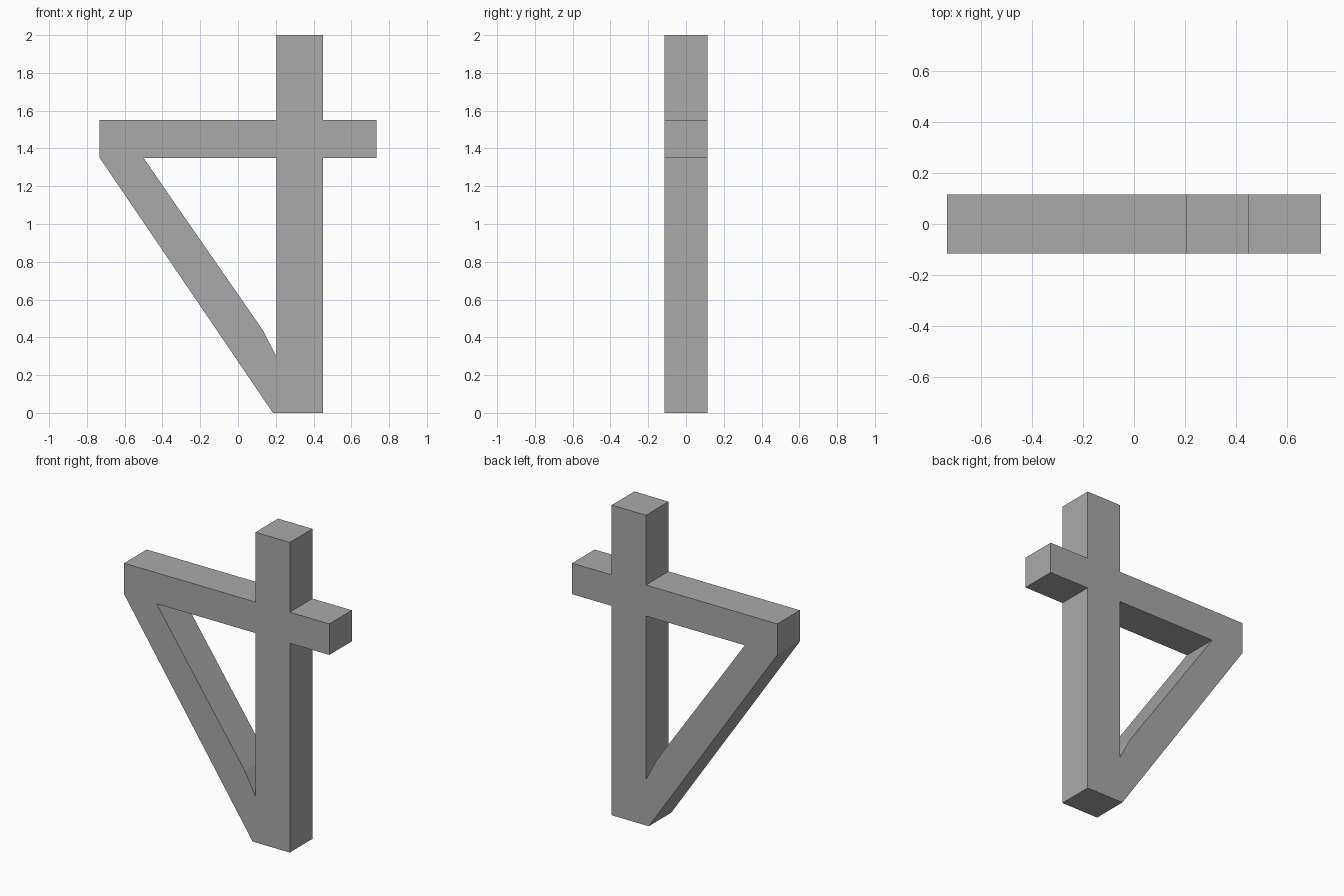
import bpy
import bmesh

cube = bpy.data.objects.get("Cube")
if cube:
    bpy.data.objects.remove(cube, do_unlink=True)

HALF_DEPTH = 0.115
POST_L, POST_R = 0.205, 0.45      # upright post sides
BAR_LOW, BAR_TOP = 1.35, 1.55     # crossbar heights
SIDE = 0.732                      # crossbar half length

# Outer silhouette: post, crossbar and diagonal brace
outline = [
    (0.185, 0), (POST_R, 0), (POST_R, BAR_LOW), (SIDE, BAR_LOW),
    (SIDE, BAR_TOP), (POST_R, BAR_TOP), (POST_R, 2), (POST_L, 2),
    (POST_L, BAR_TOP), (-SIDE, BAR_TOP), (-SIDE, BAR_LOW),
]
# Opening enclosed by the post, crossbar and brace
opening = [
    (POST_L, 0.295), (POST_L, BAR_LOW), (-0.5, BAR_LOW),
    (-0.39, 1.19), (0.13, 0.44),
]


def add_loop(bm, points):
    verts = [bm.verts.new((x, -HALF_DEPTH, z)) for x, z in points]
    return [bm.edges.new((v, verts[i - 1])) for i, v in enumerate(verts)]


# Fill the profile around its opening, then extrude it to depth
bm = bmesh.new()
edges = add_loop(bm, outline) + add_loop(bm, opening)
bmesh.ops.triangle_fill(bm, edges=edges, use_beauty=True, use_dissolve=False)
result = bmesh.ops.extrude_face_region(bm, geom=bm.faces[:], use_keep_orig=True)
back = [g for g in result["geom"] if isinstance(g, bmesh.types.BMVert)]
bmesh.ops.translate(bm, verts=back, vec=(0, 2 * HALF_DEPTH, 0))
bmesh.ops.recalc_face_normals(bm, faces=bm.faces[:])

mesh = bpy.data.meshes.new("braced_post")
bm.to_mesh(mesh)
bm.free()
frame = bpy.data.objects.new("braced_post", mesh)
bpy.context.collection.objects.link(frame)

# Plain grey finish
grey = bpy.data.materials.new("plain_grey")
grey.use_nodes = True
color = (0.4, 0.4, 0.4, 1)
grey.diffuse_color = color
grey.node_tree.nodes["Principled BSDF"].inputs["Base Color"].default_value = color
mesh.materials.append(grey)
